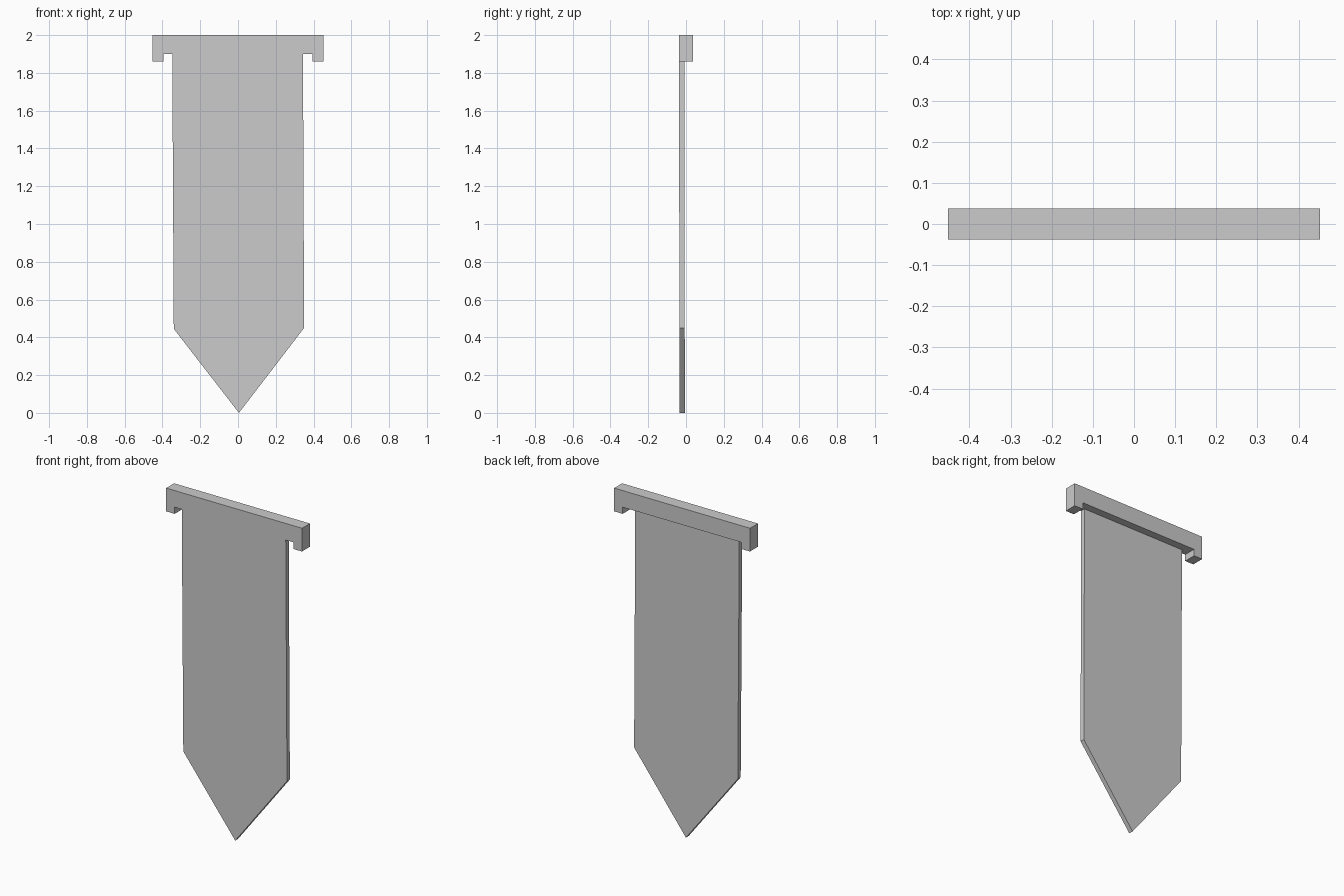
import bpy, bmesh

if "Cube" in bpy.data.objects:
    bpy.data.objects.remove(bpy.data.objects["Cube"])


def prism(name, profile, front, back):
    """Solid from an x/z outline; front and back give the y depth at a height z."""
    bm = bmesh.new()
    f = [bm.verts.new((x, front(z), z)) for x, z in profile]
    b = [bm.verts.new((x, back(z), z)) for x, z in profile]
    bm.faces.new(f)
    bm.faces.new(b[::-1])
    n = len(profile)
    for i in range(n):
        j = (i + 1) % n
        bm.faces.new((f[j], f[i], b[i], b[j]))
    bmesh.ops.recalc_face_normals(bm, faces=bm.faces)
    mesh = bpy.data.meshes.new(name)
    bm.to_mesh(mesh)
    bm.free()
    obj = bpy.data.objects.new(name, mesh)
    bpy.context.collection.objects.link(obj)
    return obj


# Crossbar with a short downturned foot at each end
half = [(0.395, 1.90), (0.395, 1.86), (0.452, 1.86), (0.452, 2.0)]
bar = half + [(-x, z) for x, z in reversed(half)]
prism("crossbar", bar, lambda z: -0.0375, lambda z: 0.0375)

# Pointed cloth, flush with the bar's front and leaning back very slightly
cloth = [(-0.348, 1.90), (-0.34, 0.445), (0.005, 0.0), (0.35, 0.45), (0.344, 1.90)]
prism("banner_cloth", cloth,
      lambda z: -0.0335 - 0.004 * z / 1.9,
      lambda z: -0.006 - 0.003 * z / 1.9)
